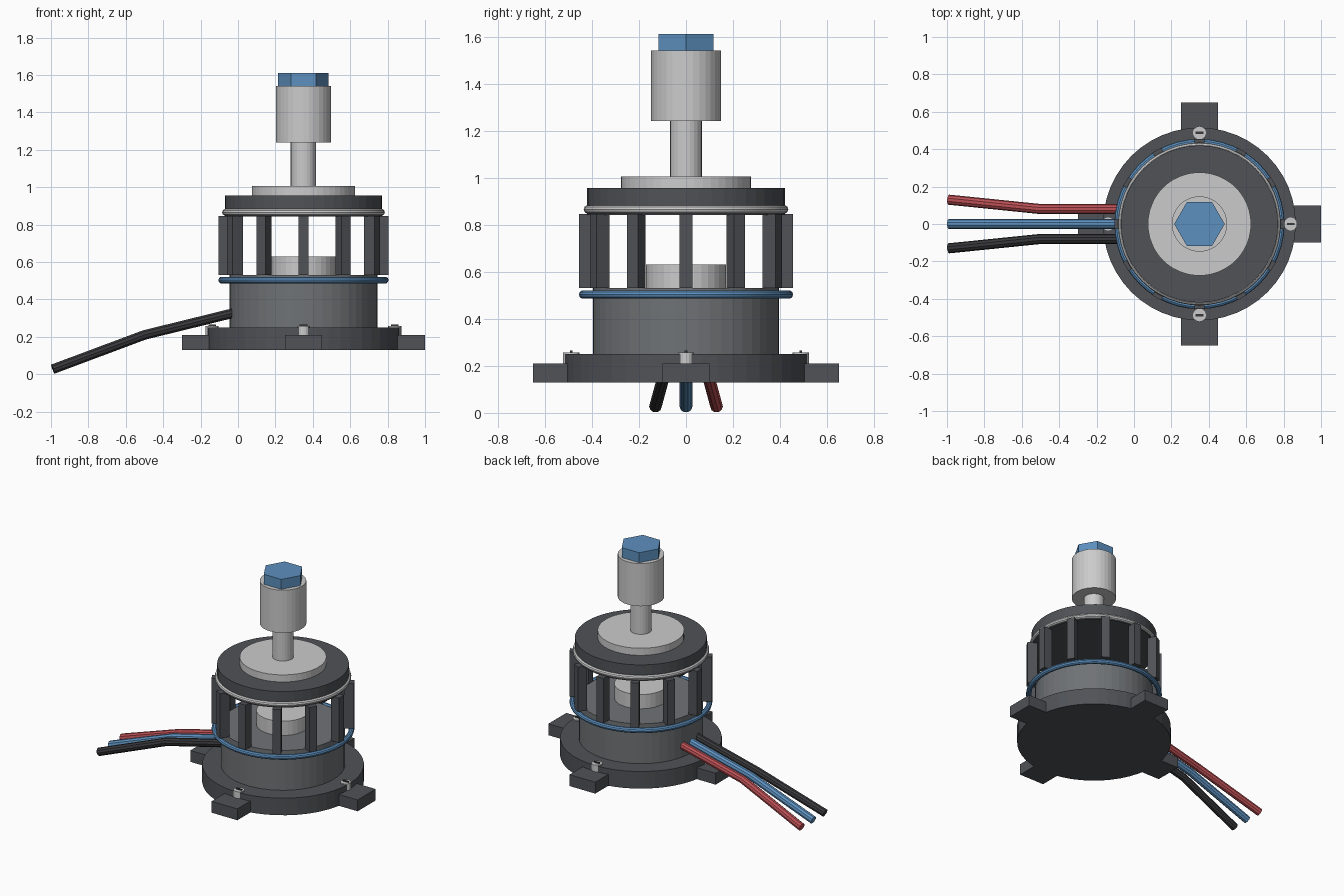
import bpy
from math import pi, cos, sin

if "Cube" in bpy.data.objects:
    bpy.data.objects.remove(bpy.data.objects["Cube"])

CX = 0.35  # motor axis


def mat(name, rgb):
    m = bpy.data.materials.new(name)
    m.diffuse_color = (*rgb, 1)
    m.use_nodes = True
    m.node_tree.nodes["Principled BSDF"].inputs["Base Color"].default_value = m.diffuse_color
    return m


DARK = mat("dark_grey", (0.08, 0.085, 0.095))
GUN = mat("gunmetal", (0.16, 0.17, 0.18))
LIGHT = mat("light_grey", (0.55, 0.56, 0.58))
BLUE = mat("blue", (0.11, 0.28, 0.52))
RED = mat("red", (0.5, 0.08, 0.09))
BLACK = mat("black", (0.04, 0.04, 0.045))


def finish(name, m):
    ob = bpy.context.object
    ob.name = name
    ob.data.materials.append(m)
    return ob


def cyl(name, r, z0, z1, m, x=CX, y=0, n=32):
    bpy.ops.mesh.primitive_cylinder_add(vertices=n, radius=r, depth=z1 - z0,
                                        location=(x, y, (z0 + z1) / 2))
    return finish(name, m)


def box(name, size, loc, m, turn=0):
    bpy.ops.mesh.primitive_cube_add(size=1, location=loc, rotation=(0, 0, turn))
    bpy.context.object.scale = size
    return finish(name, m)


def ring(name, major, minor, z, m):
    bpy.ops.mesh.primitive_torus_add(major_radius=major, minor_radius=minor,
                                     major_segments=48, minor_segments=10,
                                     location=(CX, 0, z))
    bpy.ops.object.shade_smooth_by_angle()
    return finish(name, m)


# Base flange, lower housing and inner core
cyl("base_flange", 0.515, 0.13, 0.25, DARK, n=48)
cyl("lower_housing", 0.396, 0.25, 0.53, GUN, n=48)
cyl("inner_core", 0.17, 0.53, 0.63, LIGHT)

# Upper cap, boss, shaft and coupling
cyl("upper_cap", 0.42, 0.842, 0.955, DARK, n=48)
cyl("cap_boss", 0.276, 0.955, 1.005, LIGHT, n=48)
cyl("shaft", 0.068, 1.005, 1.24, LIGHT, n=24)
cyl("coupling", 0.148, 1.24, 1.54, LIGHT)
hex_nut = cyl("hex_nut", 0.135, 1.54, 1.61, BLUE, n=6)
hex_nut.rotation_euler.z = pi / 6

# Retaining rings
ring("lower_ring", 0.437, 0.018, 0.503, BLUE)
ring("upper_ring", 0.417, 0.018, 0.865, LIGHT)

# Cage bars around the open middle
for i in range(12):
    a = i * pi / 6
    box(f"cage_bar_{i + 1}", (0.065, 0.055, 0.315),
        (CX + 0.423 * cos(a), 0.423 * sin(a), 0.6875), DARK, a)

# Mounting tabs and slotted screws
for i in range(4):
    a = i * pi / 2
    c, s = cos(a), sin(a)
    box(f"mount_tab_{i + 1}", (0.2, 0.2, 0.08),
        (CX + 0.55 * c, 0.55 * s, 0.17), DARK, a)
    x, y = CX + 0.488 * c, 0.488 * s
    cyl(f"screw_{i + 1}", 0.035, 0.205, 0.257, LIGHT, x, y, 16)
    box(f"screw_slot_{i + 1}", (0.042, 0.011, 0.012), (x, y, 0.259), BLACK)

# Three power leads
for name, side, m in (("red_lead", 1, RED), ("blue_lead", 0, BLUE), ("black_lead", -1, BLACK)):
    cu = bpy.data.curves.new(name, "CURVE")
    cu.dimensions = "3D"
    cu.bevel_depth = 0.027
    cu.bevel_resolution = 3
    cu.use_fill_caps = True
    sp = cu.splines.new("POLY")
    pts = [(-0.02, 0.08 * side, 0.328), (-0.5, 0.08 * side, 0.21), (-0.99, 0.13 * side, 0.027)]
    sp.points.add(len(pts) - 1)
    for p, co in zip(sp.points, pts):
        p.co = (*co, 1)
    sp.use_smooth = False
    cu.materials.append(m)
    bpy.context.collection.objects.link(bpy.data.objects.new(name, cu))
